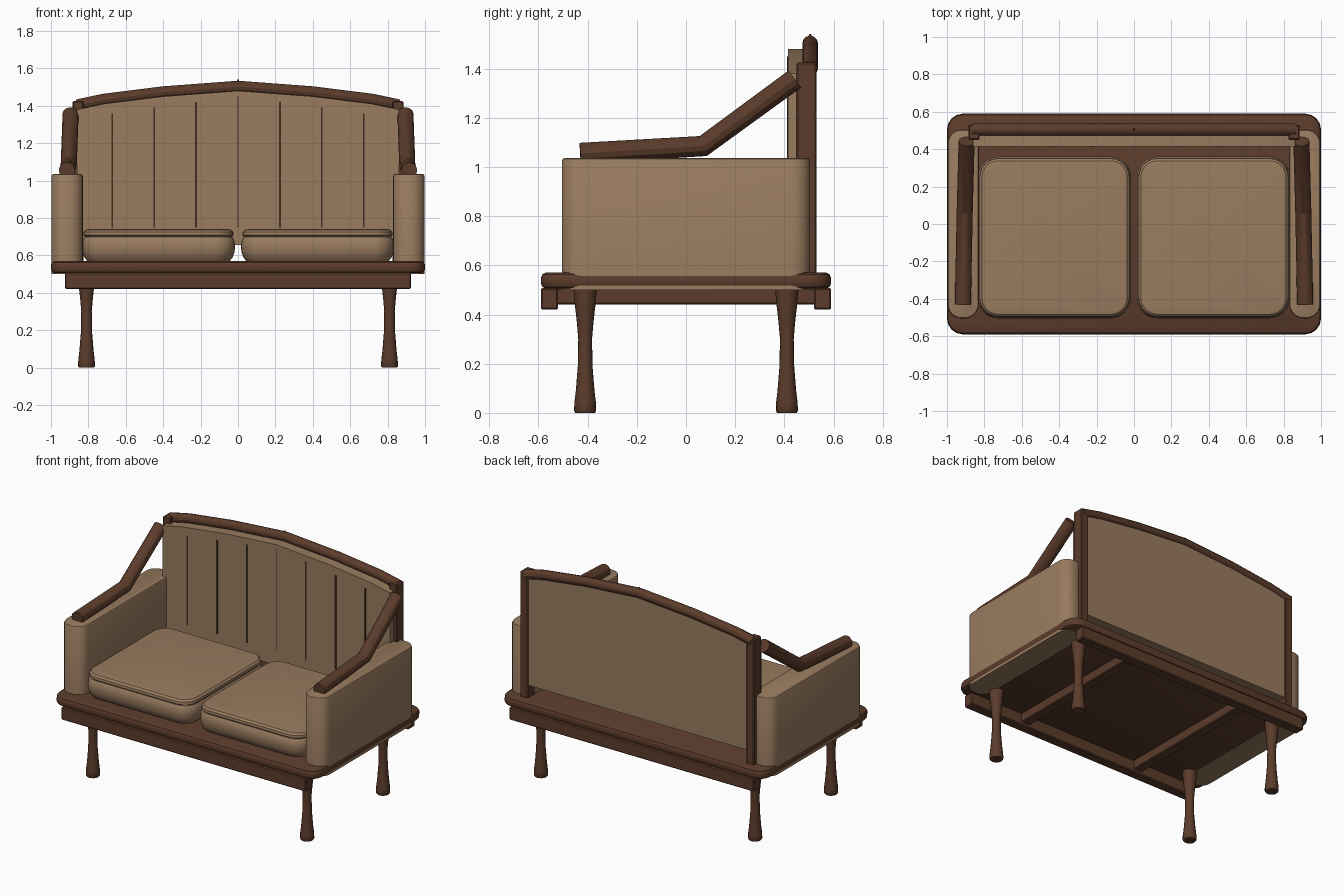
import bpy, bmesh, math

if "Cube" in bpy.data.objects:
    bpy.data.objects.remove(bpy.data.objects["Cube"])


def material(name, col):
    m = bpy.data.materials.new(name)
    m.diffuse_color = (*col, 1)
    m.use_nodes = True
    m.node_tree.nodes["Principled BSDF"].inputs["Base Color"].default_value = m.diffuse_color
    return m


FABRIC = material("fabric", (0.32, 0.20, 0.115))
WOOD = material("wood", (0.105, 0.045, 0.024))
DARK = material("dark_wood", (0.05, 0.025, 0.014))


def finish(name, bm, mat, angle=35):
    bmesh.ops.recalc_face_normals(bm, faces=bm.faces)
    me = bpy.data.meshes.new(name)
    bm.to_mesh(me)
    bm.free()
    ob = bpy.data.objects.new(name, me)
    bpy.context.collection.objects.link(ob)
    me.materials.append(mat)
    bpy.ops.object.select_all(action='DESELECT')
    bpy.context.view_layer.objects.active = ob
    ob.select_set(True)
    bpy.ops.object.shade_smooth_by_angle(angle=math.radians(angle))
    return ob


def loft(name, rings, mat, angle=35):
    bm = bmesh.new()
    rows = [[bm.verts.new(p) for p in ring] for ring in rings]
    n = len(rows[0])
    for a, b in zip(rows, rows[1:]):
        for i in range(n):
            j = (i + 1) % n
            bm.faces.new((a[i], a[j], b[j], b[i]))
    bm.faces.new(rows[0])
    bm.faces.new(rows[-1])
    return finish(name, bm, mat, angle)


def rounded_slab(name, x0, x1, y0, y1, radius, profile, mat, seg=5):
    # profile is a list of (inset, z) outlines stacked upwards
    rings = []
    for inset, z in profile:
        ring = []
        for k, (cx, cy) in enumerate([(x1 - radius, y1 - radius), (x0 + radius, y1 - radius),
                                      (x0 + radius, y0 + radius), (x1 - radius, y0 + radius)]):
            for i in range(seg + 1):
                a = math.pi / 2 * (k + i / seg)
                r = radius - inset
                ring.append((cx + r * math.cos(a), cy + r * math.sin(a), z))
        rings.append(ring)
    return loft(name, rings, mat)


def box(name, x0, x1, y0, y1, z0, z1, mat, bevel=0.006):
    bm = bmesh.new()
    bmesh.ops.create_cube(bm, size=1)
    for v in bm.verts:
        v.co = ((x0 + x1) / 2 + v.co.x * (x1 - x0), (y0 + y1) / 2 + v.co.y * (y1 - y0),
                (z0 + z1) / 2 + v.co.z * (z1 - z0))
    if bevel:
        bmesh.ops.bevel(bm, geom=bm.edges[:], offset=bevel, segments=1, affect='EDGES')
    return finish(name, bm, mat, 30)


def tube(name, points, radius, mat):
    cu = bpy.data.curves.new(name, 'CURVE')
    cu.dimensions = '3D'
    cu.bevel_depth = radius
    cu.bevel_resolution = 4
    cu.use_fill_caps = True
    sp = cu.splines.new('POLY')
    sp.points.add(len(points) - 1)
    for p, co in zip(sp.points, points):
        p.co = (*co, 1)
    cu.materials.append(mat)
    ob = bpy.data.objects.new(name, cu)
    bpy.context.collection.objects.link(ob)
    bpy.ops.object.select_all(action='DESELECT')
    bpy.context.view_layer.objects.active = ob
    ob.select_set(True)
    bpy.ops.object.convert(target='MESH')
    bpy.ops.object.shade_smooth_by_angle(angle=math.radians(30))


# Seat platform with softened edge
rounded_slab("seat_platform", -1, 1, -0.59, 0.59, 0.085,
             [(0.02, 0.505), (0.006, 0.512), (0, 0.525), (0, 0.55), (0.006, 0.563), (0.02, 0.57)], WOOD, 4)

# Rails under the platform
box("front_rail", -0.925, 0.925, -0.59, -0.52, 0.42, 0.508, WOOD)
box("back_rail", -0.925, 0.925, 0.52, 0.59, 0.42, 0.508, WOOD)
for x in (-0.47, 0.47):
    box("cross_rail", x - 0.035, x + 0.035, -0.53, 0.53, 0.44, 0.508, WOOD)

# Turned legs
LEG = [(0.040, 0), (0.045, 0.008), (0.044, 0.04), (0.038, 0.09), (0.030, 0.19),
       (0.028, 0.30), (0.034, 0.37), (0.042, 0.44), (0.048, 0.508)]
for x in (-0.81, 0.81):
    for y in (-0.41, 0.41):
        loft("leg", [[(x + r * math.cos(i * math.pi / 8), y + r * math.sin(i * math.pi / 8), z)
                      for i in range(16)] for r, z in LEG], WOOD)

# Back panel with arched top
ARCH = [(-0.86, 1.38), (-0.72, 1.41), (-0.40, 1.45), (0, 1.48), (0.40, 1.45), (0.72, 1.41), (0.86, 1.38)]
outline = [(-0.86, 0.655)] + ARCH + [(0.86, 0.655)]
loft("back_panel", [[(x, y, z) for x, z in outline] for y in (0.415, 0.522)], FABRIC, 20)

# Dark channel seams on the back
for i in range(-3, 4):
    x = 0.224 * i
    w = 0.005 if i else 0.002
    box("back_seam", x - w, x + w, 0.411, 0.42, 0.75, 1.45 - 0.03 * abs(i), DARK, 0)

# Arched top rail
tube("top_rail", [(x, 0.505, z + 0.022) for x, z in ARCH], 0.032, WOOD)
bm = bmesh.new()
bmesh.ops.create_cone(bm, cap_ends=True, segments=12, radius1=0.013, radius2=0.004, depth=0.03)
bmesh.ops.translate(bm, verts=bm.verts, vec=(0, 0.505, 1.525))
finish("top_rail_peak", bm, WOOD)

CUSHION = [(0.035, 0.565), (0.016, 0.585), (0.004, 0.615), (0, 0.65), (0.006, 0.685), (0.016, 0.698),
           (0.016, 0.702), (0.008, 0.708), (0.010, 0.725), (0.022, 0.737), (0.04, 0.74)]
for s in (-1, 1):
    # Back posts
    xs = sorted((s * 0.825, s * 0.885))
    box("back_post", *xs, 0.45, 0.53, 0.565, 1.425, WOOD)
    # Upholstered arms
    xs = sorted((s * 0.83, s * 0.997))
    rounded_slab("arm", *xs, -0.505, 0.505, 0.075,
                 [(0, 0.5), (0, 1.025), (0.004, 1.033), (0.012, 1.036)], FABRIC, 6)
    # Bent wooden arm rails
    tube("arm_rail", [(s * 0.915, -0.43, 1.055), (s * 0.905, 0.07, 1.085), (s * 0.895, 0.442, 1.357)], 0.043, WOOD)
    # Seat cushions
    xs = sorted((s * 0.015, s * 0.835))
    rounded_slab("seat_cushion", *xs, -0.505, 0.36, 0.11, CUSHION, FABRIC, 6)
